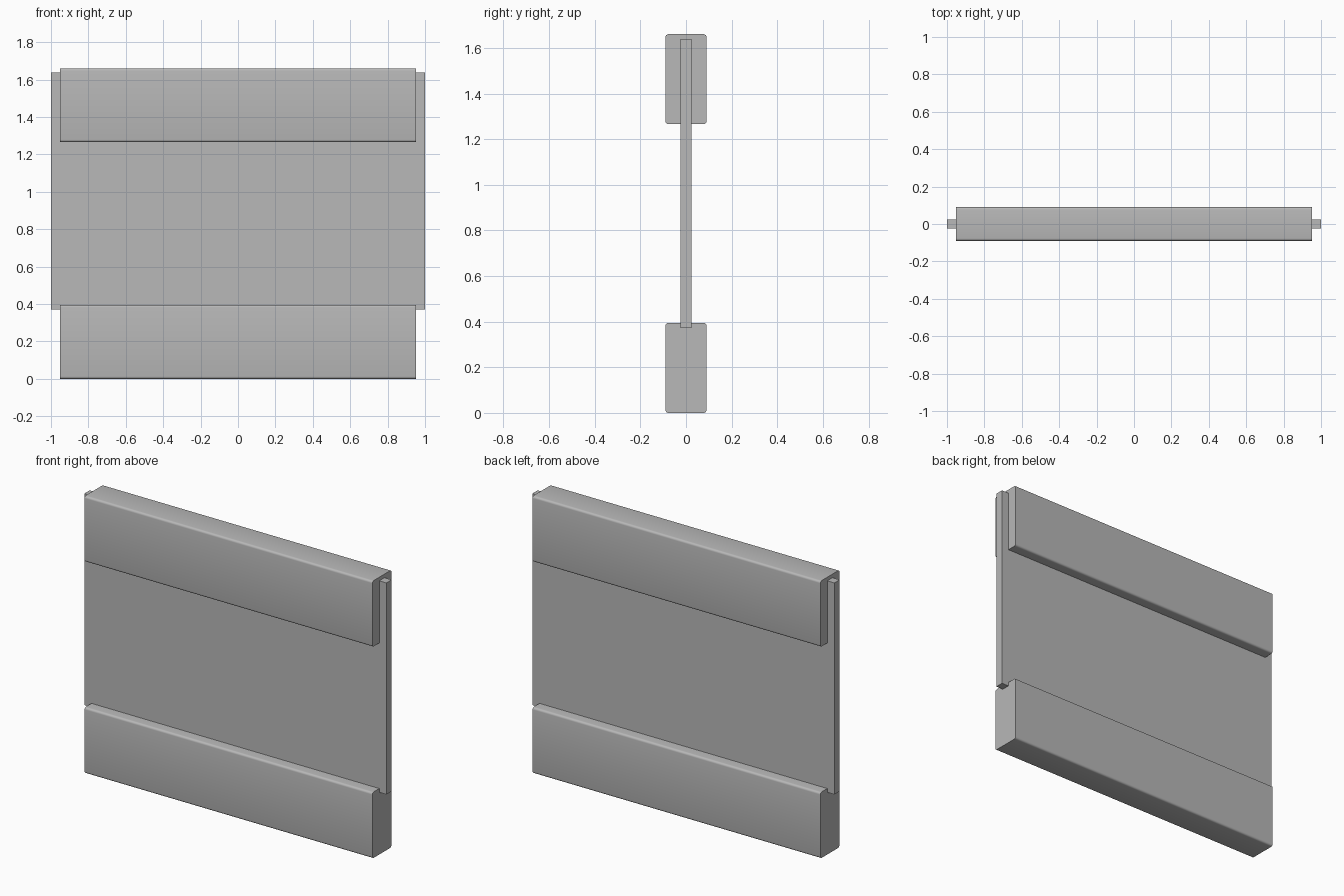
import bpy
import bmesh
import math

cube = bpy.data.objects.get("Cube")
if cube:
    bpy.data.objects.remove(cube, do_unlink=True)

grey = bpy.data.materials.new("plain grey")
grey.use_nodes = True
grey.diffuse_color = (0.48, 0.48, 0.48, 1)
grey.node_tree.nodes["Principled BSDF"].inputs["Base Color"].default_value = grey.diffuse_color


def board(name, half_x, half_y, bottom, top, radius=0):
    """Box with its long edges optionally rounded."""
    bm = bmesh.new()
    bmesh.ops.create_cube(bm, size=2)
    for v in bm.verts:
        v.co.x *= half_x
        v.co.y *= half_y
        v.co.z = top if v.co.z > 0 else bottom
    if radius:
        long_edges = [e for e in bm.edges
                      if abs(e.verts[0].co.x - e.verts[1].co.x) > half_x]
        bmesh.ops.bevel(bm, geom=long_edges, offset=radius, segments=4,
                        profile=0.5, affect='EDGES')
    mesh = bpy.data.meshes.new(name)
    bm.to_mesh(mesh)
    bm.free()
    mesh.materials.append(grey)
    obj = bpy.data.objects.new(name, mesh)
    bpy.context.collection.objects.link(obj)
    return obj


# Thin panel held between two thick rails
board("panel", 1.0, 0.025, 0.372, 1.638)
rails = [board("lower_rail", 0.953, 0.09, 0.0, 0.395, 0.013),
         board("upper_rail", 0.953, 0.09, 1.266, 1.66, 0.013)]

# Smooth the rounded edges of the rails
bpy.ops.object.select_all(action='DESELECT')
for rail in rails:
    rail.select_set(True)
bpy.context.view_layer.objects.active = rails[0]
bpy.ops.object.shade_smooth_by_angle(angle=math.radians(30))
